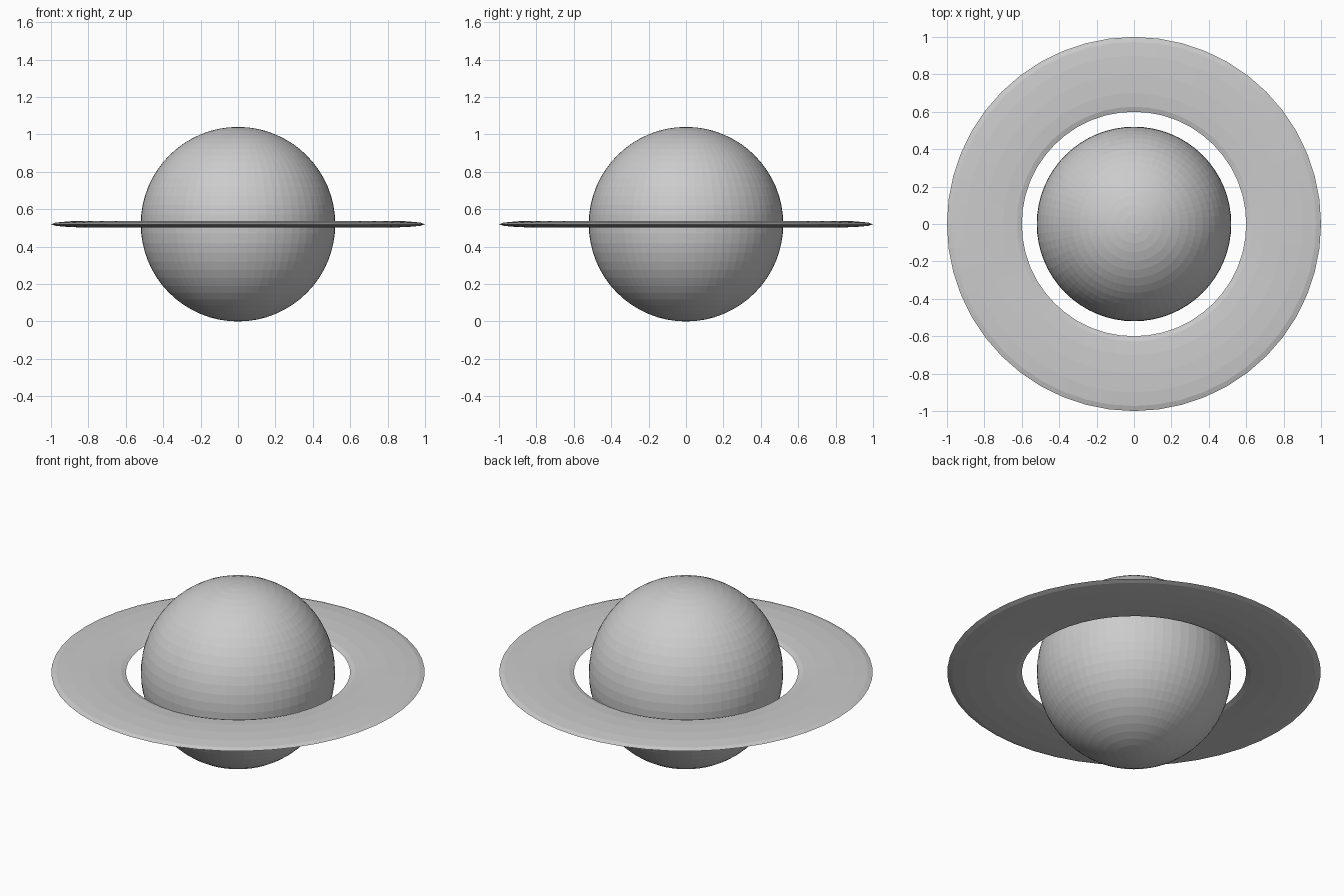
import bpy

default_cube = bpy.data.objects.get("Cube")
if default_cube:
    bpy.data.objects.remove(default_cube, do_unlink=True)

RADIUS = 0.52
RING_MIDDLE = 0.8
RING_HALF_WIDTH = 0.2
RING_HALF_HEIGHT = 0.018

# Single plain grey
grey = bpy.data.materials.new("light_grey")
grey.use_nodes = True
grey.diffuse_color = (0.6, 0.6, 0.6, 1)
grey.node_tree.nodes["Principled BSDF"].inputs["Base Color"].default_value = grey.diffuse_color


def finish(name):
    """Name the active object, colour it and keep its facets flat."""
    part = bpy.context.object
    part.name = part.data.name = name
    part.data.materials.append(grey)
    bpy.ops.object.shade_flat()
    return part


# Faceted globe
bpy.ops.mesh.primitive_uv_sphere_add(
    segments=64, ring_count=32, radius=RADIUS, location=(0, 0, RADIUS))
finish("planet_globe")

# Wide ring: a torus flattened to a thin disc
bpy.ops.mesh.primitive_torus_add(
    major_segments=48, minor_segments=12,
    major_radius=RING_MIDDLE, minor_radius=RING_HALF_WIDTH,
    location=(0, 0, RADIUS))
ring = finish("planet_ring")
ring.scale.z = RING_HALF_HEIGHT / RING_HALF_WIDTH
bpy.ops.object.transform_apply(location=False, rotation=False, scale=True)
